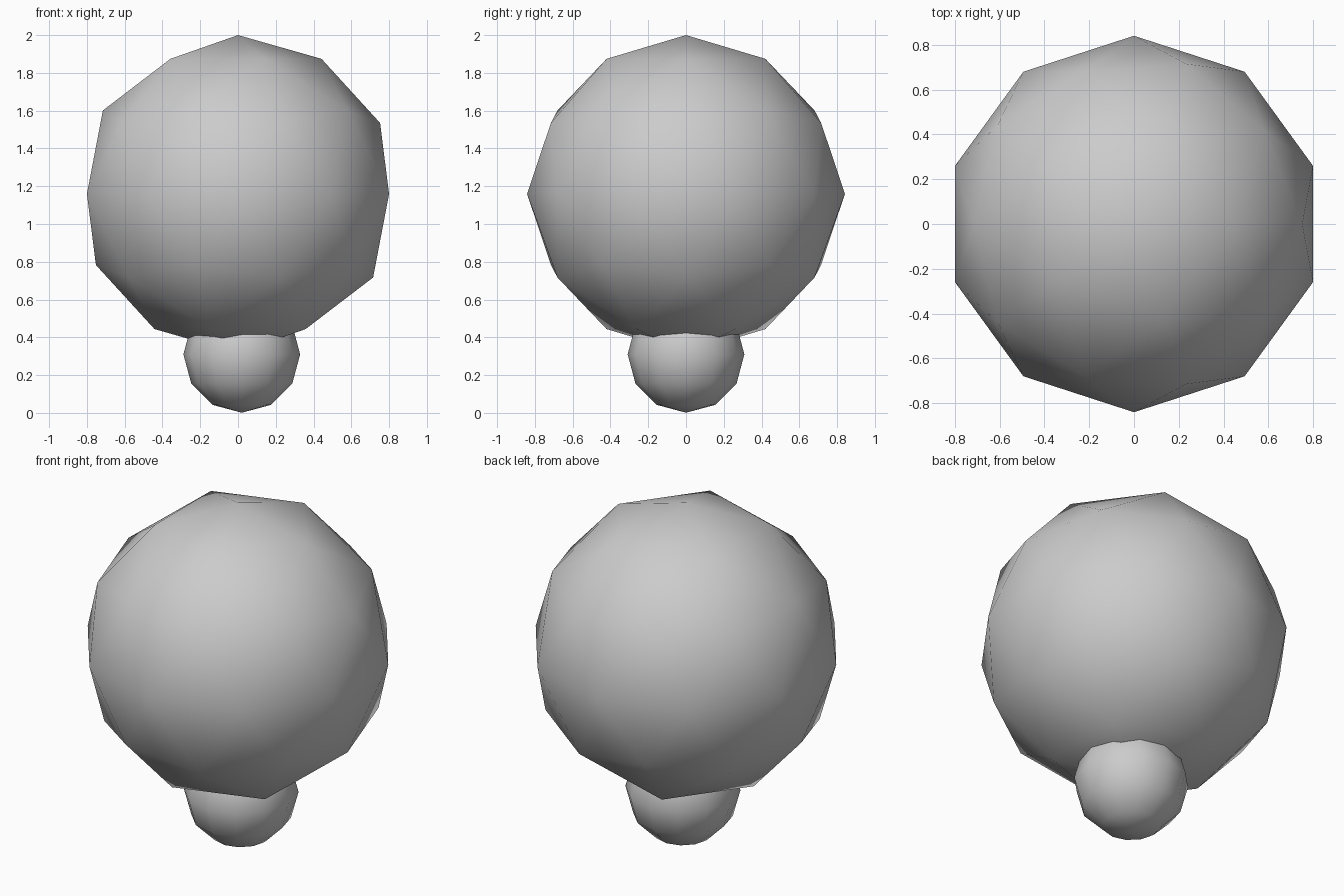
import bpy

if "Cube" in bpy.data.objects:
    bpy.data.objects.remove(bpy.data.objects["Cube"])


def finish(name):
    """Name the active primitive and shade it smooth."""
    obj = bpy.context.object
    obj.name = name
    bpy.ops.object.shade_smooth()
    return obj


# Large faceted ball
bpy.ops.mesh.primitive_ico_sphere_add(subdivisions=2, radius=0.841,
                                      location=(0, 0, 1.159))
finish("large_ball")

# Small ball underneath, slightly off-centre
bpy.ops.mesh.primitive_uv_sphere_add(segments=12, ring_count=6, radius=0.309,
                                     location=(0.02, 0, 0.31))
finish("small_base_ball")
